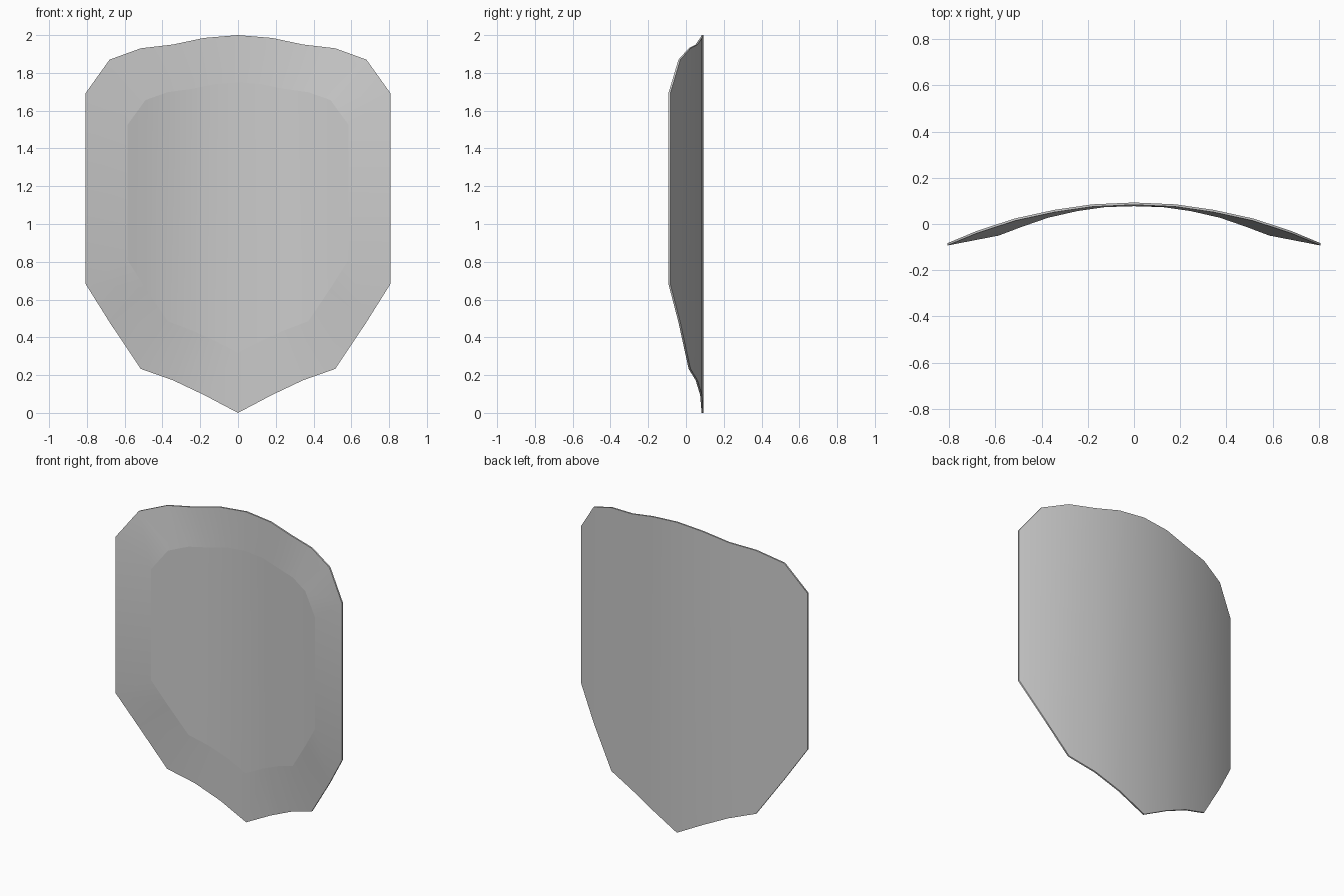
import bpy, bmesh

if "Cube" in bpy.data.objects:
    bpy.data.objects.remove(bpy.data.objects["Cube"])

# Half outlines, centre to side: x, front y, top z, bottom z
OUTER = [(0, 0.083, 2.0, 0.0), (0.18, 0.075, 1.985, 0.095), (0.345, 0.051, 1.95, 0.173),
         (0.515, 0.014, 1.93, 0.233), (0.68, -0.04, 1.87, 0.48), (0.807, -0.093, 1.692, 0.683)]
INNER = [(0, 0.077, 1.75, 0.318), (0.125, 0.073, 1.74, 0.383), (0.245, 0.056, 1.715, 0.437),
         (0.372, 0.027, 1.698, 0.485), (0.49, -0.014, 1.656, 0.66), (0.585, -0.05, 1.525, 0.81)]
THICK = 0.01

bm = bmesh.new()


def columns(half, dy=0.0):
    """Mirror a half outline and return (top, bottom) vertex rows, left to right."""
    full = [(-x, y, t, b) for x, y, t, b in reversed(half[1:])] + half
    top = [bm.verts.new((x, y + dy, t)) for x, y, t, b in full]
    bottom = [bm.verts.new((x, y + dy, b)) for x, y, t, b in full]
    return top, bottom


def fill(top, bottom):
    """Vertical strips across a curved plate."""
    for i in range(len(top) - 1):
        bm.faces.new((top[i], top[i + 1], bottom[i + 1], bottom[i]))


def bridge(a, b):
    """Join two closed loops with quads."""
    for i in range(len(a)):
        j = (i + 1) % len(a)
        bm.faces.new((a[i], a[j], b[j], b[i]))


def loop(rows):
    return rows[0] + rows[1][::-1]


# Raised central field, sloping border, thin rim and curved back
field, front, back = columns(INNER), columns(OUTER), columns(OUTER, THICK)
fill(*field)
bridge(loop(field), loop(front))
bridge(loop(front), loop(back))
fill(*back)
bmesh.ops.recalc_face_normals(bm, faces=bm.faces)

mesh = bpy.data.meshes.new("shield")
for f in bm.faces:
    f.smooth = True

# Crisp crease around the field and both rim edges
for ring in (loop(field), loop(front), loop(back)):
    for i, v in enumerate(ring):
        edge = bm.edges.get((v, ring[i - 1]))
        if edge:
            edge.smooth = False
bm.to_mesh(mesh)
bm.free()

shield = bpy.data.objects.new("shield", mesh)
bpy.context.collection.objects.link(shield)
